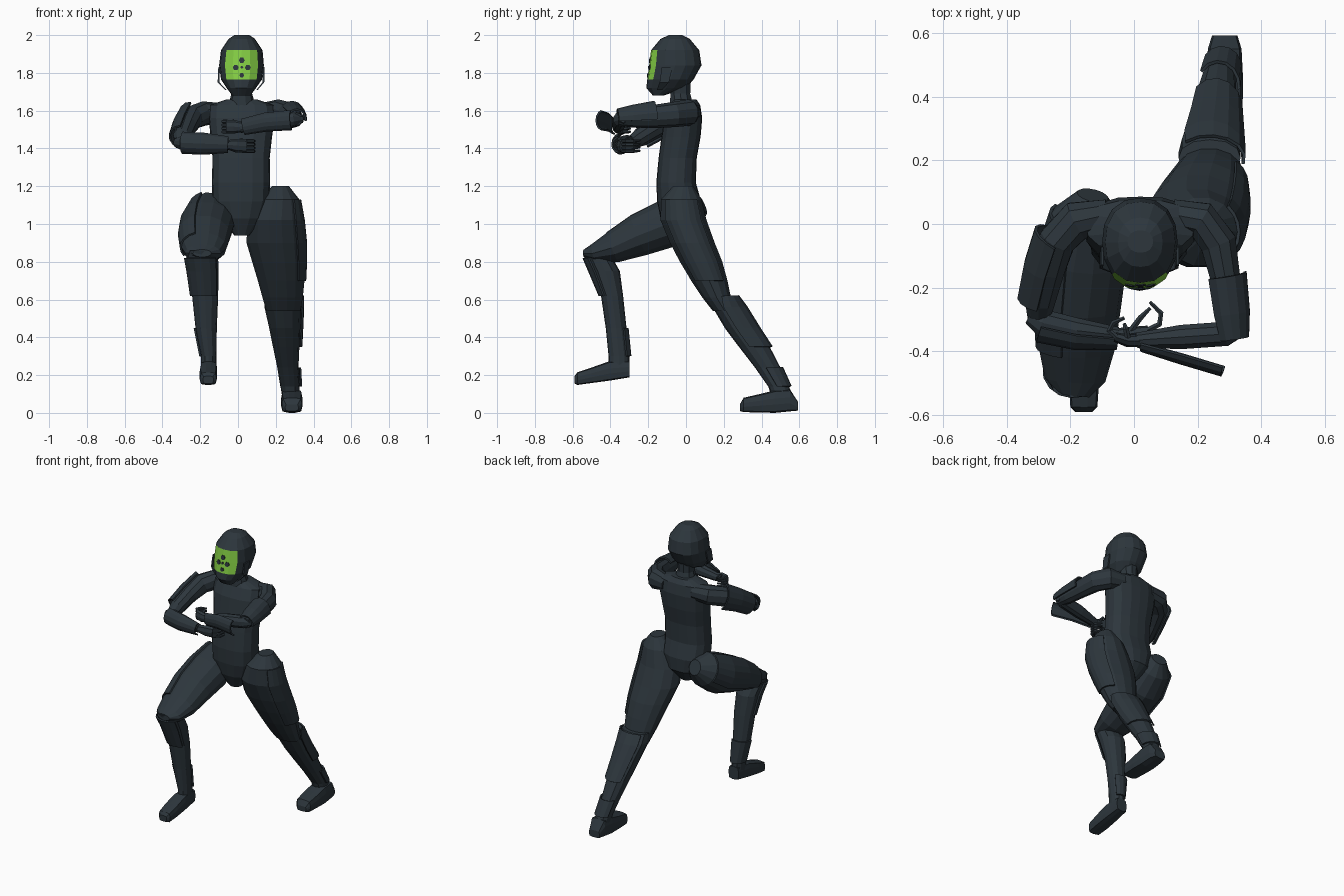
import bpy, bmesh, math
from mathutils import Vector as V


def material(name, rgb):
    m = bpy.data.materials.new(name)
    m.diffuse_color = (*rgb, 1)
    return m


DARK = material("dark slate", (0.026, 0.037, 0.046))
GREEN = material("bright green", (0.24, 0.64, 0.06))


def rows_z(rows):
    """Level rings (z, x0, x1, y0, y1)."""
    return [(V(((a + b) / 2, (c + d) / 2, z)), V(((b - a) / 2, 0, 0)), V((0, (d - c) / 2, 0)))
            for z, a, b, c, d in rows]


def rows_y(rows):
    """Upright rings (y, x0, x1, z0, z1)."""
    return [(V(((a + b) / 2, y, (c + d) / 2)), V(((b - a) / 2, 0, 0)), V((0, 0, (d - c) / 2)))
            for y, a, b, c, d in rows]


def tube(pts, side):
    """Rings square to a path of (x, y, z, side radius, other radius)."""
    out = []
    for i, p in enumerate(pts):
        t = (V(pts[min(i + 1, len(pts) - 1)][:3]) - V(pts[max(i - 1, 0)][:3])).normalized()
        s = V(side)
        u = (s - t * s.dot(t)).normalized()
        out.append((V(p[:3]), u * p[3], t.cross(u) * p[4]))
    return out


def finish(name, bm, mat=DARK):
    bmesh.ops.recalc_face_normals(bm, faces=bm.faces)
    me = bpy.data.meshes.new(name)
    bm.to_mesh(me)
    bm.free()
    ob = bpy.data.objects.new(name, me)
    me.materials.append(mat)
    bpy.context.collection.objects.link(ob)
    return ob


def loft(name, rings, n=12, power=2.0):
    bm = bmesh.new()
    loops = []
    for c, u, v in rings:
        loop = []
        for k in range(n):
            a = 2 * math.pi * (k + (0.5 if n == 4 or power > 3 else 0)) / n
            ca, sa = math.cos(a), math.sin(a)
            f = (abs(ca) ** power + abs(sa) ** power) ** (-1 / power)
            loop.append(bm.verts.new(c + u * ca * f + v * sa * f))
        loops.append(loop)
    for p, q in zip(loops, loops[1:]):
        for k in range(n):
            bm.faces.new((p[k], p[(k + 1) % n], q[(k + 1) % n], q[k]))
    bm.faces.new(loops[0])
    bm.faces.new(loops[-1])
    return finish(name, bm)


def guard(name, rings, toward, grow=0.012, span=150, n=6):
    """Thin armour shell over the side of a limb facing 'toward'."""
    bm = bmesh.new()
    loops = []
    for c, u, v in rings:
        d = V(toward)
        mid = math.atan2(d.dot(v.normalized()), d.dot(u.normalized()))
        loop = []
        for k in range(n + 1):
            a = mid + math.radians(span) * (k / n - 0.5)
            loop.append(bm.verts.new(c + (u + u.normalized() * grow) * math.cos(a)
                                     + (v + v.normalized() * grow) * math.sin(a)))
        loops.append(loop)
    for p, q in zip(loops, loops[1:]):
        for k in range(n):
            bm.faces.new((p[k], p[k + 1], q[k + 1], q[k]))
    ob = finish(name, bm)
    mod = ob.modifiers.new("thickness", "SOLIDIFY")
    mod.thickness = 0.01
    mod.offset = 0
    return ob


# Head, with the visor as front faces of the middle bands
head = loft("head", rows_z([
    (2.0, -.02, .06, -.09, -.02), (1.98, -.05, .09, -.135, .02), (1.92, -.09, .13, -.185, .07),
    (1.84, -.1, .137, -.195, .082), (1.765, -.09, .127, -.205, .04),
    (1.72, -.06, .095, -.21, .0), (1.68, -.03, .065, -.175, -.12)]), 16, 2.3)
head.data.materials.append(GREEN)
for f in head.data.polygons:
    if 1.77 < f.center.z < 1.92 and abs(f.center.x - .02) < .07 and f.center.y < -.1:
        f.material_index = 1

# Visor marks and cheek pieces
bm = bmesh.new()
for x, z, r in ((.02, 1.867, .016), (-.012, 1.828, .016), (.052, 1.828, .016), (.02, 1.788, .013), (.02, 1.83, .008)):
    pts = []
    for k in range(6):
        px, pz = x + r * math.cos(k * math.pi / 3), z + r * math.sin(k * math.pi / 3)
        py = -.185 - .02 * (1.92 - pz) / .155 + .18 * abs(px - .02) - .005
        pts.append(V((px, py, pz)))
    front = [bm.verts.new(p) for p in pts]
    back = [bm.verts.new(p + V((0, .006, 0))) for p in pts]
    bm.faces.new(front)
    bm.faces.new(back)
    for k in range(6):
        bm.faces.new((front[k], front[k - 1], back[k - 1], back[k]))
finish("visor_marks", bm)
for x in (-.1, .137):
    loft("cheek_piece", rows_z([(1.83, x - .006, x + .006, -.14, -.06),
                                (1.75, x - .01, x + .004, -.15, -.08),
                                (1.71, x * .7, x * .7 + .01, -.16, -.12)]), 4)

# Neck and torso
loft("neck", rows_z([(1.78, -.04, .08, -.1, .03), (1.69, -.035, .075, -.085, .025),
                     (1.6, -.06, .1, -.09, .05)]), 10)
loft("torso", rows_z([
    (.94, -.02, .06, -.09, .0), (1.03, -.1, .13, -.135, .075), (1.12, -.135, .165, -.153, .08),
    (1.22, -.138, .17, -.157, .052), (1.35, -.135, .168, -.145, .057), (1.46, -.145, .18, -.13, .077),
    (1.56, -.155, .195, -.115, .086), (1.63, -.15, .19, -.085, .075), (1.66, -.06, .1, -.065, .055)]), 16, 2.7)

# Arms: bent across the chest
UP = (0, 0, 1)
upper_r = tube([(-.08, .03, 1.59, .05, .05), (-.18, .01, 1.585, .065, .065), (-.24, -.05, 1.565, .065, .06),
                (-.27, -.14, 1.52, .056, .056), (-.295, -.24, 1.46, .05, .05), (-.30, -.3, 1.425, .03, .035)], UP)
fore_r = tube([(-.33, -.29, 1.43, .025, .025), (-.29, -.31, 1.43, .042, .045), (-.18, -.335, 1.425, .042, .042),
               (-.05, -.35, 1.42, .027, .027)], UP)
upper_l = tube([(.12, .03, 1.59, .05, .05), (.21, .015, 1.59, .07, .06), (.265, -.06, 1.58, .067, .06),
                (.285, -.16, 1.57, .062, .05), (.3, -.28, 1.56, .05, .045), (.31, -.36, 1.555, .035, .032)], UP)
fore_l = tube([(.34, -.33, 1.56, .025, .022), (.29, -.345, 1.555, .042, .04), (.15, -.355, 1.535, .043, .04),
               (.01, -.365, 1.51, .028, .025)], UP)
for name, rings in (("right_upper_arm", upper_r), ("right_forearm", fore_r),
                    ("left_upper_arm", upper_l), ("left_forearm", fore_l)):
    loft(name, rings, 10)
guard("right_upper_arm_guard", upper_r[2:5], (-1, .1, .2), .018)
guard("right_forearm_guard", fore_r[1:], (0, -1, 0), .014)
guard("left_upper_arm_guard", upper_l[3:], (.5, 0, 1), .016)
guard("left_forearm_guard", tube([(.285, -.44, 1.55, .045, .03), (.15, -.4, 1.54, .042, .03),
                                  (.03, -.37, 1.515, .035, .022)], UP), (0, -1, 0), .006)


# Hands with curled fingers
def hand(side, palm, curl, spread):
    loft(side + "_palm", tube(palm, UP), 8)
    for k in range(4):
        dz = (k - 1.5) * spread
        loft(side + "_finger", tube([(x, y, z + dz, r, r) for x, y, z, r in curl], UP), 6)
    x, y, z = palm[1][:3]
    ex, ey, ez = curl[-1][:3]
    loft(side + "_thumb", tube([(x, y + .01, z + .02, .011, .011),
                                ((x + ex) / 2, (y + ey) / 2, z + .03, .01, .01),
                                (ex, ey - .02, z + .015, .006, .006)], UP), 6)


hand("right", [(-.06, -.35, 1.42, .024, .022), (-.01, -.345, 1.415, .036, .022), (.045, -.335, 1.412, .036, .016)],
     [(.04, -.335, 1.412, .01), (.08, -.315, 1.412, .01), (.085, -.28, 1.412, .009), (.05, -.245, 1.415, .006)], .018)
hand("left", [(.03, -.367, 1.513, .025, .02), (-.02, -.367, 1.515, .036, .02), (-.06, -.355, 1.515, .036, .015)],
     [(-.055, -.355, 1.515, .01), (-.078, -.335, 1.515, .01), (-.065, -.31, 1.515, .009), (-.03, -.295, 1.515, .006)], .018)

# Front (right) leg
thigh_r = tube([(-.13, .09, 1.1, .05, .05), (-.145, .02, 1.07, .115, .11), (-.16, -.1, 1.0, .14, .13),
                (-.175, -.25, .94, .135, .115), (-.18, -.39, .875, .12, .085),
                (-.185, -.49, .845, .095, .05), (-.19, -.54, .845, .05, .02)], (1, 0, 0))
loft("right_thigh", thigh_r, 14)
guard("right_thigh_guard", thigh_r[1:5], (-1, 0, .35), .004, 100)
shin_r = rows_z([(.86, -.26, -.13, -.545, -.46), (.82, -.275, -.105, -.535, -.39), (.75, -.262, -.103, -.505, -.35),
                 (.62, -.243, -.105, -.45, -.333), (.45, -.225, -.112, -.425, -.315), (.3, -.195, -.115, -.41, -.3),
                 (.22, -.195, -.115, -.41, -.3)])
loft("right_shin", shin_r, 12, 2.2)
guard("right_shin_guard", shin_r[1:4], (-.5, -1, 0), .008)
guard("right_ankle_guard", shin_r[4:6], (-.5, 1, 0), .006)
loft("right_foot", rows_y([(-.59, -.185, -.13, .155, .195), (-.575, -.2, -.115, .148, .215),
                           (-.5, -.205, -.11, .158, .24), (-.41, -.2, -.11, .17, .272),
                           (-.3, -.19, -.115, .188, .275)]), 12, 5)

# Back (left) leg
thigh_l = rows_z([(1.2, .18, .27, -.07, .04), (1.13, .1, .325, -.135, .085), (1.02, .05, .345, -.138, .112),
                  (.9, .045, .357, -.088, .155), (.8, .075, .357, -.035, .195), (.7, .105, .352, .025, .222),
                  (.61, .13, .343, .085, .24), (.54, .15, .33, .14, .27)])
loft("left_thigh", thigh_l, 14)
guard("left_thigh_guard", thigh_l[1:6], (1, 0, 0), .004, 90)
shin_l = rows_z([(.62, .14, .335, .15, .265), (.56, .14, .335, .14, .31), (.45, .165, .33, .205, .378),
                 (.35, .185, .325, .28, .443), (.24, .208, .32, .365, .5), (.14, .225, .325, .435, .545),
                 (.08, .235, .33, .455, .57)])
loft("left_shin", shin_l, 12, 2.2)
guard("left_calf_guard", shin_l[:4], (.6, 1, 0), .012)
guard("left_ankle_guard", shin_l[4:6], (.4, 1, 0), .01)
loft("left_foot", rows_y([(.285, .25, .32, .01, .045), (.305, .232, .338, .004, .08), (.4, .228, .342, .002, .102),
                          (.47, .228, .342, 0, .12), (.55, .232, .338, .008, .125), (.592, .245, .325, .012, .06)]), 12, 5)
